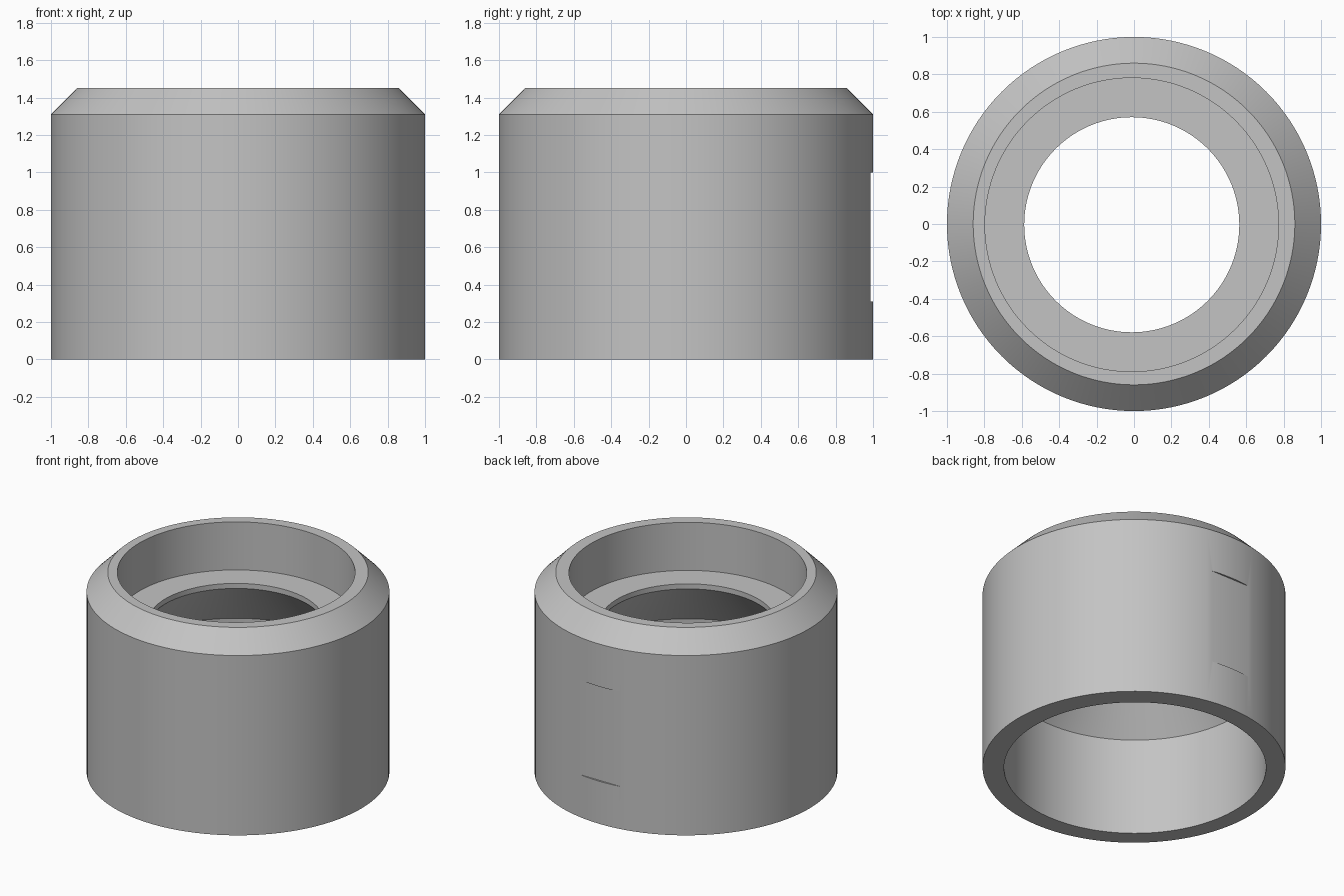
import bpy, bmesh, math

if "Cube" in bpy.data.objects:
    bpy.data.objects.remove(bpy.data.objects["Cube"], do_unlink=True)

SEGMENTS = 128
BORE_X, BORE_Y = -0.012, -0.004  # the bore sits slightly off centre

# Cross-sections as (radius, height)
outer = [(1, 0), (1, 1.31), (0.86, 1.45)]
inner = [(0.785, 1.45), (0.785, 1.1), (0.575, 1.1), (0.575, 1.063),
         (0.865, 0.71), (0.865, 0)]

steel = bpy.data.materials.new("satin_grey")
steel.use_nodes = True
grey = (0.55, 0.55, 0.55, 1)
steel.diffuse_color = grey
steel.node_tree.nodes["Principled BSDF"].inputs["Base Color"].default_value = grey


def ring(bm, radius, z, cx=0.0, cy=0.0):
    """One circle of vertices around the vertical axis."""
    return [bm.verts.new((cx + radius * math.cos(a), cy + radius * math.sin(a), z))
            for a in (math.tau * i / SEGMENTS for i in range(SEGMENTS))]


# Stepped collar: closed profile of outer wall, rim, seat, taper and lower bore
bm = bmesh.new()
rings = [ring(bm, r, z) for r, z in outer]
rings += [ring(bm, r, z, BORE_X, BORE_Y) for r, z in inner]
for k, low in enumerate(rings):
    high = rings[(k + 1) % len(rings)]
    for i in range(SEGMENTS):
        j = (i + 1) % SEGMENTS
        bm.faces.new((low[i], low[j], high[j], high[i]))
bmesh.ops.recalc_face_normals(bm, faces=bm.faces)
mesh = bpy.data.meshes.new("stepped_collar")
bm.to_mesh(mesh)
bm.free()
mesh.materials.append(steel)
collar = bpy.data.objects.new("stepped_collar", mesh)
bpy.context.collection.objects.link(collar)

# Shallow flat recess on the back
bpy.ops.mesh.primitive_cube_add(size=1, location=(0, 1.087, 0.655))
cutter = bpy.context.object
cutter.name = "recess_cutter"
cutter.scale = (0.6, 0.2, 0.69)
cutter.hide_render = True
cutter.data.materials.append(steel)
cut = collar.modifiers.new("back_recess", "BOOLEAN")
cut.operation = "DIFFERENCE"
cut.solver = "EXACT"
cut.object = cutter

bpy.ops.object.select_all(action="DESELECT")
collar.select_set(True)
bpy.context.view_layer.objects.active = collar
bpy.ops.object.modifier_apply(modifier=cut.name)
bpy.data.objects.remove(cutter, do_unlink=True)
bpy.ops.object.shade_smooth_by_angle(angle=math.radians(20))
